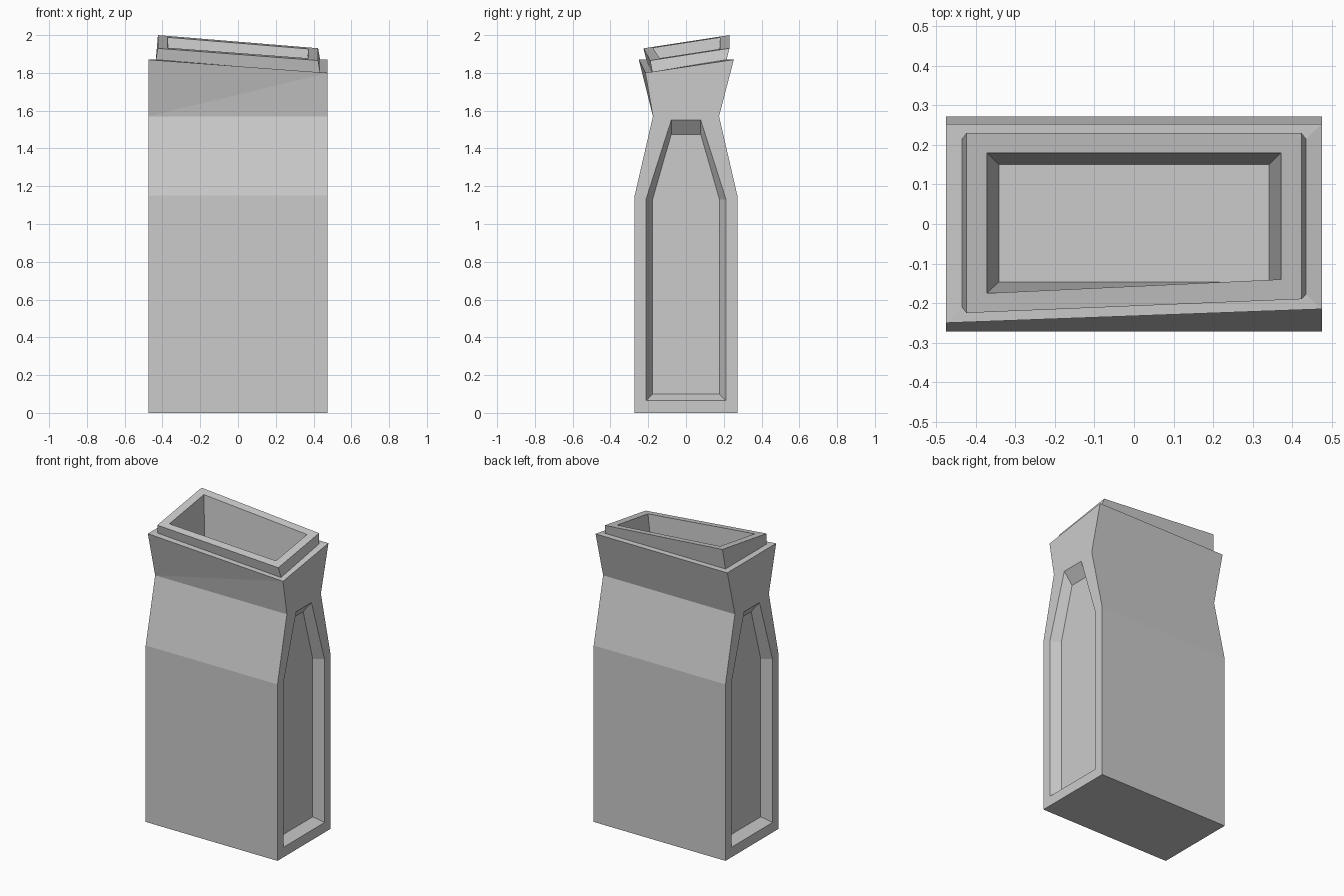
import bpy, bmesh

if "Cube" in bpy.data.objects:
    bpy.data.objects.remove(bpy.data.objects["Cube"])

HALF_X = 0.475
DEPTH = 0.06          # side recess depth


def make(name, faces):
    """Build a flat-shaded object from faces given as lists of points."""
    bm = bmesh.new()
    for pts in faces:
        bm.faces.new([bm.verts.new(p) for p in pts])
    bmesh.ops.remove_doubles(bm, verts=bm.verts, dist=0.0005)
    bmesh.ops.recalc_face_normals(bm, faces=bm.faces)
    mesh = bpy.data.meshes.new(name)
    bm.to_mesh(mesh)
    bm.free()
    obj = bpy.data.objects.new(name, mesh)
    bpy.context.collection.objects.link(obj)
    return obj


def bridge(a, b):
    """Quads joining two closed loops of equal length."""
    n = len(a)
    return [[a[i], a[(i + 1) % n], b[(i + 1) % n], b[i]] for i in range(n)]


def ring(x, back, front_left, front_right, height):
    """Four corners: front left, front right, back right, back left."""
    pts = [(-x, front_left), (x, front_right), (x, back), (-x, back)]
    return [(px, py, height(px, py)) for px, py in pts]


def level(z):
    return lambda x, y: z


def rim_height(x, y):
    # only the front right corner of the rim dips
    return 1.80 if x > 0 and y < 0 else 1.87


def lip_height(x, y):
    # the lip is cut on a plane that falls to the front and right
    return 2.0 - 0.082 * (x + 0.425) - 0.154 * (0.23 - y)


# Body outline, bottom to rim
rings = [ring(HALF_X, h, -h, -h, level(z))
         for h, z in ((0.272, 0), (0.272, 1.15), (0.175, 1.57))]
rim = ring(HALF_X, 0.253, -0.25, -0.215, rim_height)
rings.append(rim)
shelf = ring(0.435, 0.215, -0.21, -0.178, rim_height)

body = [rings[0]] + bridge(rim, shelf)
for lo, hi in zip(rings, rings[1:]):
    if hi is rim:   # twisted front flare is split along its diagonal
        body += [[lo[0], lo[1], hi[1]], [lo[0], hi[1], hi[0]]]
    else:
        body.append([lo[0], lo[1], hi[1], hi[0]])
    body.append([lo[2], lo[3], hi[3], hi[2]])

# Side walls with a recessed tapered panel
half_outer = [(0.212, 0.065), (0.212, 1.13), (0.078, 1.55)]
half_inner = [(0.177, 0.10), (0.177, 1.13), (0.078, 1.475)]
for s, f, b in ((-1, 0, 3), (1, 1, 2)):
    def loop(half, x):
        return ([(x, -y, z) for y, z in half]
                + [(x, y, z) for y, z in reversed(half)])
    outer = loop(half_outer, s * HALF_X)
    inner = loop(half_inner, s * (HALF_X - DEPTH))
    edge = [r[f] for r in rings[:3]] + [r[b] for r in reversed(rings[:3])]
    frame = bridge(edge, outer)
    frame[2] = [edge[2], rim[f], rim[b], edge[3], outer[3], outer[2]]
    body += frame + bridge(outer, inner) + [inner]
make("bottle_body", body)

# Collar with slanted lip and tapered well
lip_outer = ring(0.424, 0.23, -0.225, -0.19, lip_height)
lip_inner = ring(0.372, 0.18, -0.175, -0.14, lip_height)
well = ring(0.342, 0.15, -0.147, -0.147, level(1.57))
make("neck_collar", bridge(shelf, lip_outer) + bridge(lip_outer, lip_inner)
     + bridge(lip_inner, well) + [well])
